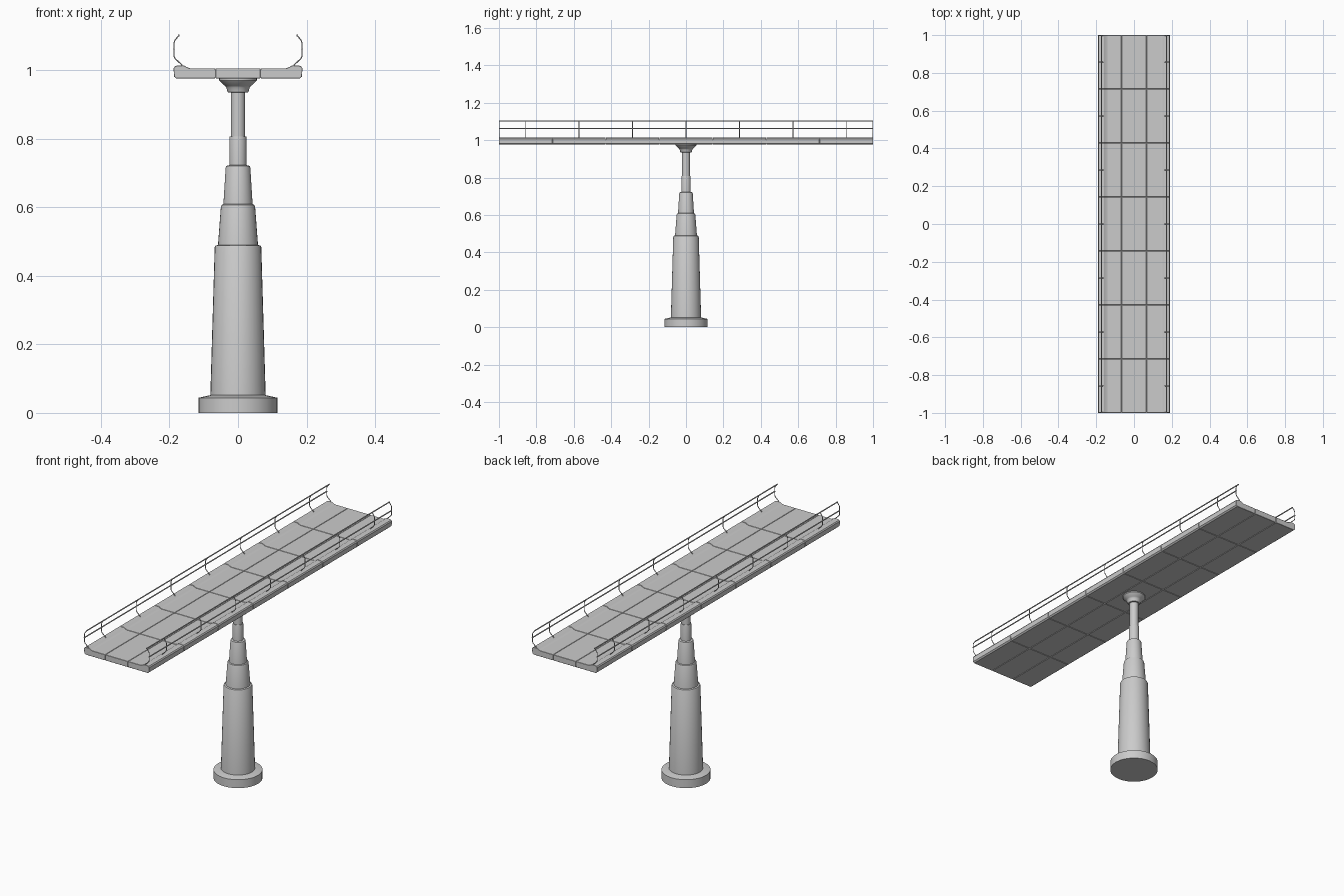
import bpy, bmesh, math

if "Cube" in bpy.data.objects:
    bpy.data.objects.remove(bpy.data.objects["Cube"])

SIDES = 32


def finish(name, bm, smooth=False):
    bmesh.ops.recalc_face_normals(bm, faces=bm.faces[:])
    mesh = bpy.data.meshes.new(name)
    bm.to_mesh(mesh)
    bm.free()
    ob = bpy.data.objects.new(name, mesh)
    bpy.context.collection.objects.link(ob)
    if smooth:
        bpy.ops.object.select_all(action='DESELECT')
        ob.select_set(True)
        bpy.context.view_layer.objects.active = ob
        bpy.ops.object.shade_smooth_by_angle(angle=math.radians(25))
    return ob


def lathe(name, profile):
    """Closed turned solid from (radius, z) points, bottom to top."""
    bm = bmesh.new()
    rings = []
    for r, z in profile:
        rings.append([bm.verts.new((r * math.cos(a), r * math.sin(a), z))
                      for a in (2 * math.pi * i / SIDES for i in range(SIDES))])
    for lo, hi in zip(rings, rings[1:]):
        for i in range(SIDES):
            j = (i + 1) % SIDES
            bm.faces.new((lo[i], lo[j], hi[j], hi[i]))
    bm.faces.new(rings[0][::-1])
    bm.faces.new(rings[-1])
    return finish(name, bm, True)


def extrude_y(name, section, y0, y1):
    """Solid slab from an (x, z) cross-section."""
    bm = bmesh.new()
    face = bm.faces.new([bm.verts.new((x, y0, z)) for x, z in section])
    ext = bmesh.ops.extrude_face_region(bm, geom=[face])
    verts = [v for v in ext['geom'] if isinstance(v, bmesh.types.BMVert)]
    bmesh.ops.translate(bm, verts=verts, vec=(0, y1 - y0, 0))
    ob = finish(name, bm)
    bev = ob.modifiers.new("edge", 'BEVEL')
    bev.width = 0.0012
    bev.segments = 1
    bev.limit_method = 'ANGLE'
    bev.angle_limit = math.radians(60)
    return ob


def tube(name, paths, radius):
    """Round bars along polylines."""
    cu = bpy.data.curves.new(name, 'CURVE')
    cu.dimensions = '3D'
    cu.bevel_depth = radius
    cu.bevel_resolution = 1
    cu.use_fill_caps = True
    for path in paths:
        sp = cu.splines.new('POLY')
        sp.points.add(len(path) - 1)
        for p, co in zip(sp.points, path):
            p.co = (*co, 1)
    ob = bpy.data.objects.new(name, cu)
    bpy.context.collection.objects.link(ob)
    return ob


# Telescoping pedestal
lathe("base_plate", [(0.116, 0), (0.116, 0.044), (0.08, 0.052)])
lathe("lower_column", [(0.081, 0.045), (0.068, 0.484), (0.066, 0.488), (0.056, 0.491)])
lathe("middle_column", [(0.059, 0.482), (0.050, 0.602), (0.048, 0.607), (0.040, 0.611)])
lathe("upper_column", [(0.043, 0.604), (0.036, 0.716), (0.034, 0.721), (0.022, 0.724)])
lathe("neck_sleeve", [(0.025, 0.718), (0.025, 0.803), (0.024, 0.807), (0.019, 0.807)])
lathe("neck", [(0.021, 0.80), (0.021, 0.945)])

# Flared mount below the deck
lathe("deck_mount", [(0.028, 0.935), (0.031, 0.938), (0.034, 0.950), (0.038, 0.955),
                     (0.042, 0.957), (0.055, 0.971), (0.055, 0.978)])

# Deck panels: 7 rows of a flat centre and two kerbed sides
GAP = 0.0008
ROWS = 7
centre = [(-0.065, 0.976), (0.065, 0.976), (0.065, 1.006), (-0.065, 1.006)]
kerb = [(0.0665, 0.976), (0.180, 0.976), (0.187, 0.982), (0.188, 1.006), (0.184, 1.012),
        (0.176, 1.0145), (0.158, 1.0145), (0.150, 1.010), (0.140, 1.006), (0.0665, 1.006)]
step = 2 / ROWS
for i in range(ROWS):
    y0 = -1 + i * step + (GAP if i else 0)
    y1 = -1 + (i + 1) * step - (GAP if i < ROWS - 1 else 0)
    extrude_y(f"deck_centre_{i}", centre, y0, y1)
    for side, s in (("left", -1), ("right", 1)):
        extrude_y(f"deck_{side}_{i}", [(s * x, z) for x, z in kerb], y0, y1)

# Core strip that closes the panel joints
extrude_y("deck_core", [(-0.183, 0.979), (0.183, 0.979), (0.183, 1.003), (-0.183, 1.003)],
          -0.997, 0.997)

# Handrails: bent posts and two long bars on each side
post = [(0.160, 1.010), (0.166, 1.018), (0.183, 1.034), (0.187, 1.042),
        (0.187, 1.080), (0.184, 1.088), (0.173, 1.102)]
ys = [0.0] + [s * y for y in (step, 2 * step, 3 * step, 0.998) for s in (-1, 1)]
for side, s in (("left", -1), ("right", 1)):
    tube(f"rail_posts_{side}", [[(s * x, y, z) for x, z in post] for y in ys], 0.002)
    tube(f"rail_bars_{side}", [[(s * x, -1, z), (s * x, 1, z)]
                               for x, z in ((0.173, 1.102), (0.187, 1.062))], 0.003)
